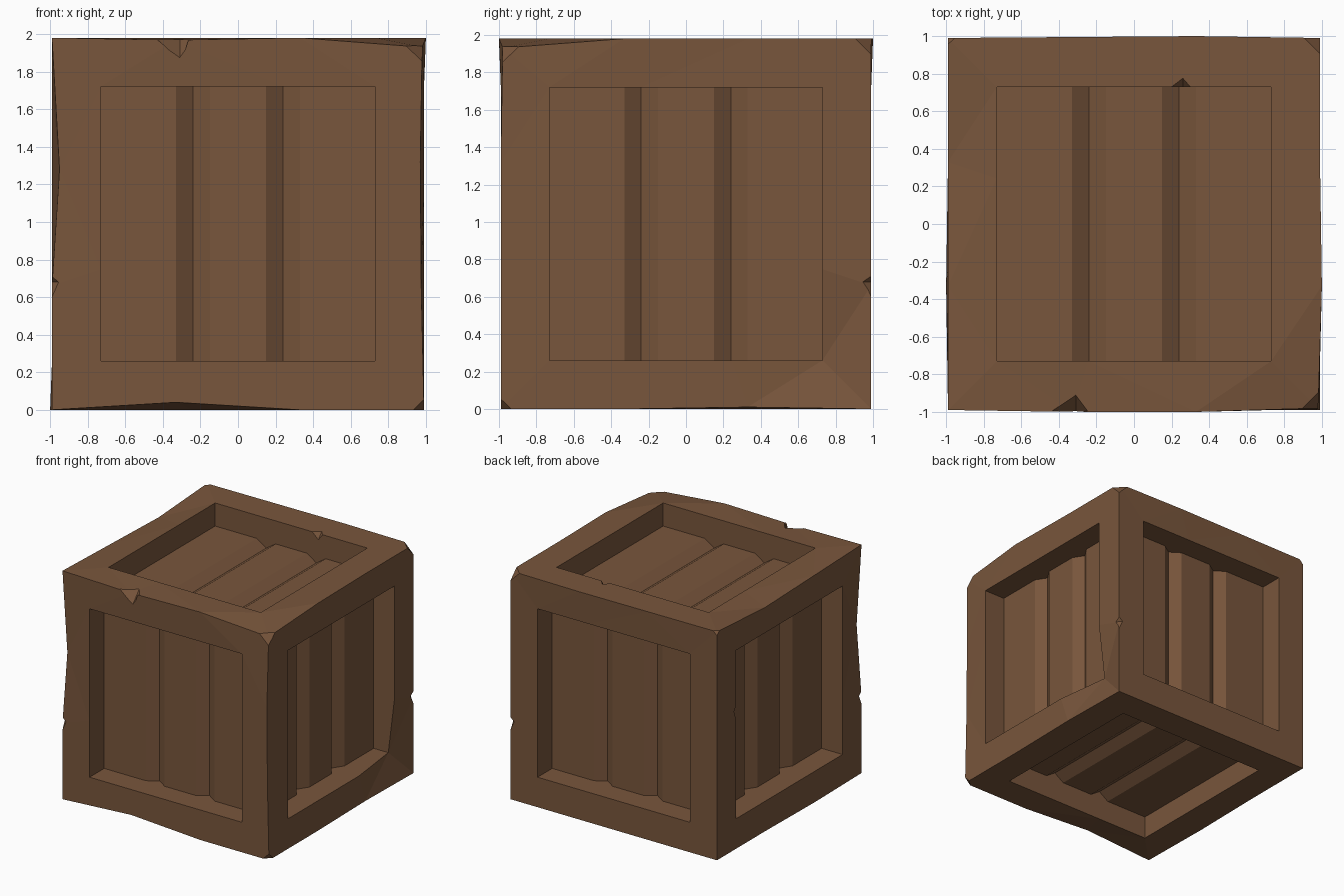
import bpy, bmesh
from mathutils import Vector as V

if "Cube" in bpy.data.objects:
    bpy.data.objects.remove(bpy.data.objects["Cube"])

H, IN, MID, DEPTH, GROOVE = 0.99, 0.73, 0.243, 0.20, 0.06
CENTRE = V((0, 0, H))

# worn outer edge points: grid position (-3, -1, 1, 3) -> offset
WEAR = {
    (-3, -3, 1): (.04, .01, -.04), (-1, -3, -3): (0, 0, .04),
    (3, -3, 3): (-.01, .01, -.05), (-3, 1, 3): (0, 0, -.04),
    (-3, -1, 3): (0, 0, -.02), (-1, -3, 3): (0, -.01, -.012),
    (1, 3, 3): (0, .01, 0), (-1, 3, 3): (0, .005, 0),
    (3, -3, 1): (-.02, 0, 0), (3, -3, -1): (-.015, 0, 0),
    (3, -1, 3): (.01, 0, 0), (-3, -1, -3): (-.01, 0, 0),
    (1, -3, 3): (0, -.01, 0), (3, 1, -3): (0, 0, .01),
}
# worn opening corners: (face, u, v) -> inward depth
INNER_WEAR = {("right", 3, -3): .06}

# face name, normal, across the planks, along the planks
FACES = [
    ("front", (0, -1, 0), (1, 0, 0), (0, 0, 1)),
    ("right", (1, 0, 0), (0, 1, 0), (0, 0, 1)),
    ("back", (0, 1, 0), (-1, 0, 0), (0, 0, 1)),
    ("left", (-1, 0, 0), (0, -1, 0), (0, 0, 1)),
    ("top", (0, 0, 1), (1, 0, 0), (0, 1, 0)),
    ("bottom", (0, 0, -1), (-1, 0, 0), (0, 1, 0)),
]
RING = [(-3, -3), (-1, -3), (1, -3), (3, -3), (3, -1), (3, 1),
        (3, 3), (1, 3), (-1, 3), (-3, 3), (-3, 1), (-3, -1)]
PLANKS = [(-IN, 0), (-.33, 0), (-.24, GROOVE), (-.15, 0),
          (.15, 0), (.24, GROOVE), (.33, 0), (IN, 0)]

bm = bmesh.new()
outer = {}


def outer_vert(p):
    key = tuple(round(c) for c in p)
    if key not in outer:
        outer[key] = bm.verts.new(CENTRE + V(key) * (H / 3) + V(WEAR.get(key, (0, 0, 0))))
    return outer[key]


for name, n, u, v in FACES:
    n, u, v = V(n), V(u), V(v)
    step = {3: IN, 1: MID, -1: -MID, -3: -IN}
    out = [outer_vert(u * a + v * b + n * 3) for a, b in RING]
    inn = [bm.verts.new(CENTRE + u * step[a] + v * step[b]
                        + n * (H - INNER_WEAR.get((name, a, b), 0))) for a, b in RING]
    # frame border
    for i in range(12):
        j = (i + 1) % 12
        bm.faces.new((out[i], out[j], inn[j], inn[i]))
    # grooved planks
    low, high = [[bm.verts.new(CENTRE + u * a + v * b + n * (H - DEPTH - d))
                  for a, d in PLANKS] for b in (-IN, IN)]
    for i in range(7):
        bm.faces.new((low[i], low[i + 1], high[i + 1], high[i]))
    # recess walls
    bm.faces.new(inn[0:4] + low[::-1])
    bm.faces.new(inn[6:10] + high)
    bm.faces.new(inn[3:7] + [high[-1], low[-1]])
    bm.faces.new([inn[9], inn[10], inn[11], inn[0], low[0], high[0]])

bmesh.ops.triangulate(bm, faces=[f for f in bm.faces if len(f.verts) == 4])

# broken corners: corner signs, size
for signs, size in [((1, -1, 1), .075), ((1, 1, 1), .085), ((1, -1, -1), .055), ((-1, 1, 1), .035)]:
    s = V(signs)
    tip = outer[tuple(3 * c for c in signs)].co.copy()
    bmesh.ops.bisect_plane(bm, geom=bm.verts[:] + bm.edges[:] + bm.faces[:], dist=1e-5,
                           plane_co=tip - V((s.x * size, 0, 0)), plane_no=s, clear_outer=True)
    bmesh.ops.holes_fill(bm, edges=[e for e in bm.edges if e.is_boundary], sides=0)
bmesh.ops.recalc_face_normals(bm, faces=bm.faces)


def make_object(name, mesh_bm):
    me = bpy.data.meshes.new(name)
    mesh_bm.to_mesh(me)
    mesh_bm.free()
    ob = bpy.data.objects.new(name, me)
    bpy.context.collection.objects.link(ob)
    return ob


crate = make_object("wooden_crate", bm)

# nicks: edge start, edge end, depth point on each neighbouring face
NICKS = [
    ((-.45, -.995, 1.98), (-.24, -.995, 1.98), (-.31, -1.0, 1.87), (-.31, -.90, 1.985)),
    ((-.99, -.99, .60), (-.99, -.99, .71), (-.95, -.995, .68), (-.995, -.95, .68)),
    ((.99, .99, .60), (.99, .99, .71), (.95, .995, .68), (.995, .94, .68)),
    ((.20, .73, 1.98), (.30, .73, 1.98), (.26, .78, 1.985), (.26, .725, 1.92)),
    ((-.99, .73, 1.12), (-.99, .73, 1.24), (-.995, .76, 1.2), (-.95, .725, 1.2)),
]
cut = bmesh.new()
for nick in NICKS:
    a, b, p, q = map(V, nick)
    mid, tip = (a + b) / 2, (p + q) / 2
    pts = [cut.verts.new(c) for c in (a, b, p, q, mid + (mid - tip))]
    bmesh.ops.convex_hull(cut, input=pts)
bmesh.ops.recalc_face_normals(cut, faces=cut.faces)
cutter = make_object("nick_cutter", cut)
cutter.hide_render = True

mod = crate.modifiers.new("nicks", "BOOLEAN")
mod.operation, mod.solver, mod.object = "DIFFERENCE", "EXACT", cutter
bpy.context.view_layer.objects.active = crate
bpy.ops.object.modifier_apply(modifier=mod.name)
bpy.data.objects.remove(cutter)

wood = bpy.data.materials.new("brown_wood")
wood.diffuse_color = (0.19, 0.093, 0.045, 1)
wood.use_nodes = True
wood.node_tree.nodes["Principled BSDF"].inputs["Base Color"].default_value = wood.diffuse_color
crate.data.materials.clear()
crate.data.materials.append(wood)
